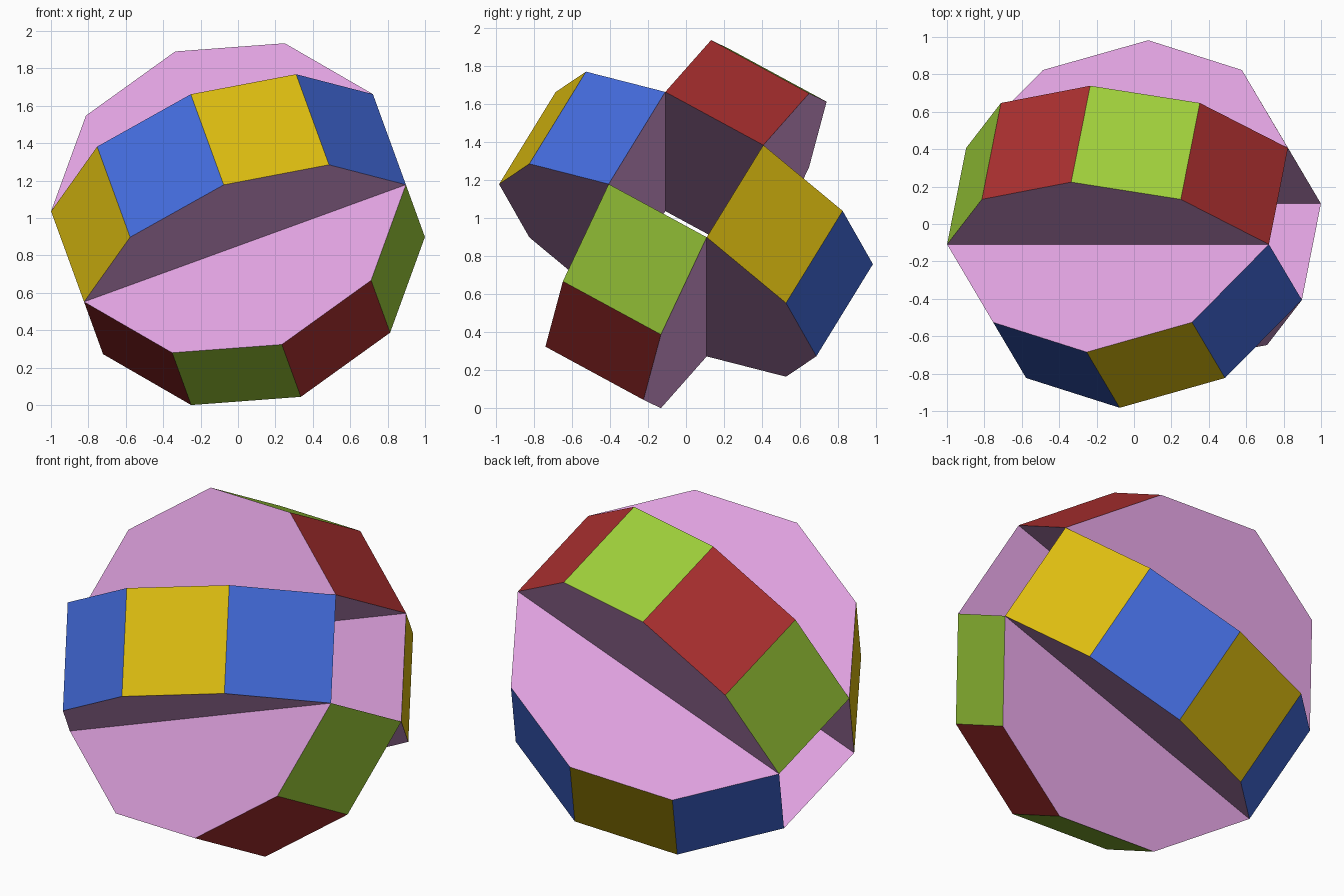
import bpy, bmesh, math
from mathutils import Vector

if "Cube" in bpy.data.objects:
    bpy.data.objects.remove(bpy.data.objects["Cube"])

S = 0.595                                  # edge length
R = S / (2 * math.sin(math.pi / 10))       # decagon radius
TILT, ROLL = math.radians(20), math.radians(60)


def material(name, rgb):
    lin = [((c / 255 + 0.055) / 1.055) ** 2.4 if c > 10 else c / 255 / 12.92 for c in rgb]
    m = bpy.data.materials.new(name)
    m.diffuse_color = (*lin, 1)
    m.use_nodes = True
    m.node_tree.nodes["Principled BSDF"].inputs["Base Color"].default_value = m.diffuse_color
    return m


plum = material("plum", (221, 160, 221))
blue = material("blue", (68, 108, 222))
yellow = material("yellow", (222, 190, 16))
red = material("red", (172, 48, 48))
green = material("green", (158, 206, 58))

# tunnel axis and the two directions across it
axis = Vector((math.cos(TILT), 0, math.sin(TILT)))
side = Vector((0, 1, 0))
up = Vector((-math.sin(TILT), 0, math.cos(TILT)))
e1 = math.cos(ROLL) * side + math.sin(ROLL) * up
e2 = math.sin(ROLL) * side - math.cos(ROLL) * up


def segment_block(name, out, across, colours):
    """Prism over a four-edge slice of a decagon, set on one tunnel wall."""
    bm = bmesh.new()
    rows = []
    for sgn in (-0.5, 0.5):
        row = []
        for k in range(5):
            t = math.radians(72 - 36 * k)
            p = axis * R * math.sin(t) + out * (S / 2 + R * (math.cos(t) - math.cos(math.radians(72))))
            row.append(bm.verts.new(p + across * S * sgn))
        rows.append(row)
    a, b = rows
    # end slices and tunnel wall
    for f in (a, b, [a[0], a[4], b[4], b[0]]):
        bm.faces.new(f)
    # rim squares in alternating colours
    for k in range(4):
        f = bm.faces.new((a[k], a[k + 1], b[k + 1], b[k]))
        f.material_index = 1 + k % 2
    bmesh.ops.recalc_face_normals(bm, faces=bm.faces)
    me = bpy.data.meshes.new(name)
    bm.to_mesh(me)
    bm.free()
    for m in (plum, *colours):
        me.materials.append(m)
    ob = bpy.data.objects.new(name, me)
    bpy.context.collection.objects.link(ob)
    return ob


# four blocks around the square tunnel
blocks = [
    segment_block("front_upper_block", -e2, e1, (blue, yellow)),
    segment_block("back_upper_block", e1, e2, (red, green)),
    segment_block("back_lower_block", e2, e1, (yellow, blue)),
    segment_block("front_lower_block", -e1, e2, (green, red)),
]

# stand the model on the ground
low = min(v.co.z for ob in blocks for v in ob.data.vertices)
for ob in blocks:
    ob.location.z = -low
